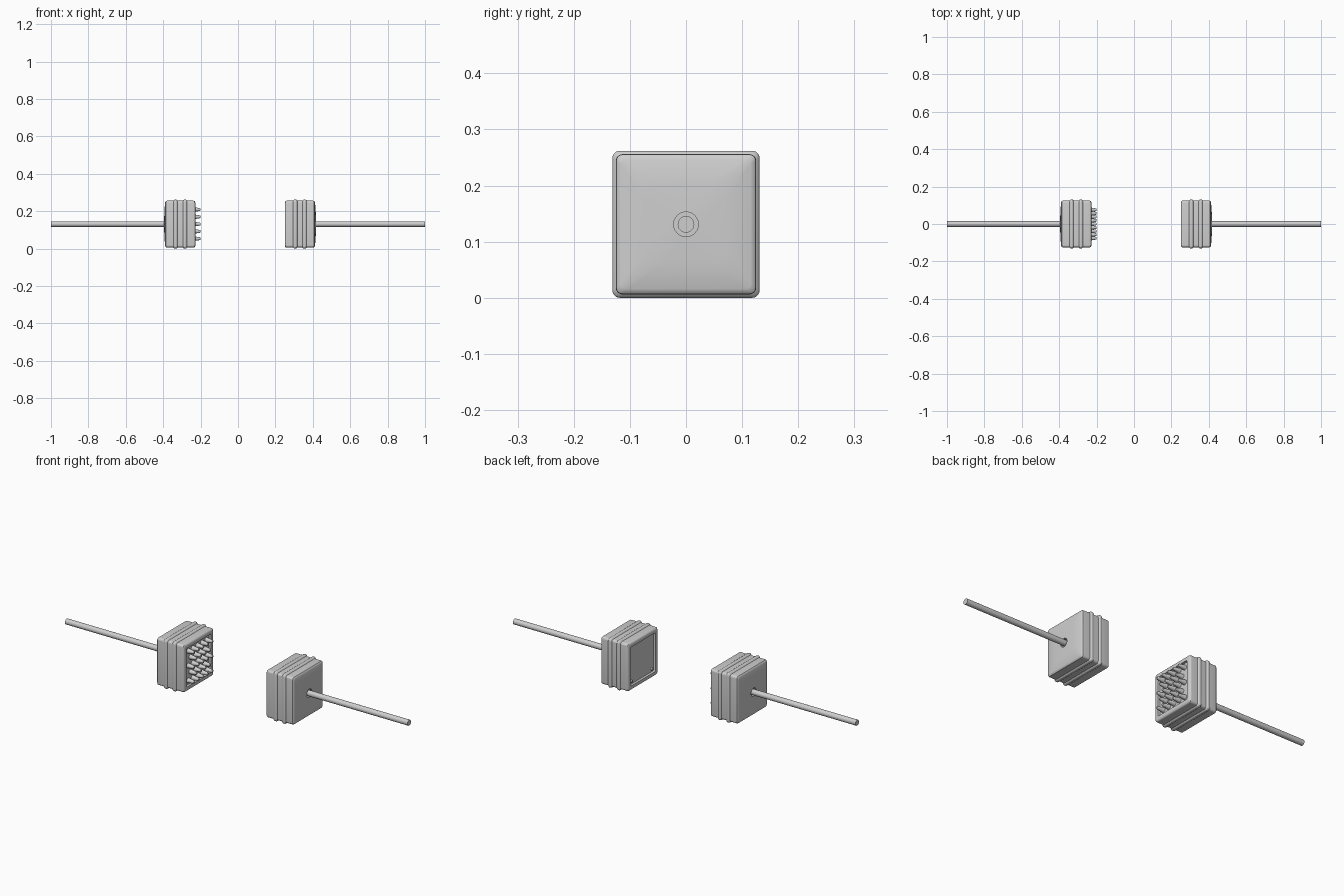
import bpy, bmesh, math
from mathutils import Matrix, Vector

if "Cube" in bpy.data.objects:
    bpy.data.objects.remove(bpy.data.objects["Cube"])

ZC = 0.131          # height of the shared axis
INNER_R, INNER_L = 0.25, -0.228   # inner faces of the two blocks

grey = bpy.data.materials.new("light_grey")
grey.diffuse_color = (0.62, 0.62, 0.62, 1)
grey.use_nodes = True
grey.node_tree.nodes["Principled BSDF"].inputs["Base Color"].default_value = grey.diffuse_color


def finish(bm, name, angle=35):
    bmesh.ops.remove_doubles(bm, verts=bm.verts, dist=1e-5)
    bmesh.ops.recalc_face_normals(bm, faces=bm.faces)
    me = bpy.data.meshes.new(name)
    bm.to_mesh(me)
    bm.free()
    me.materials.append(grey)
    me.shade_smooth()
    me.set_sharp_from_angle(angle=math.radians(angle))
    ob = bpy.data.objects.new(name, me)
    bpy.context.collection.objects.link(ob)
    return ob


def square_loop(half, rad, n=6):
    """Rounded square outline; rad == half gives a circle."""
    pts = []
    for q, (sy, sz) in enumerate([(1, 1), (-1, 1), (-1, -1), (1, -1)]):
        for i in range(n + 1):
            a = (q + i / n) * math.pi / 2
            pts.append((sy * (half - rad) + rad * math.cos(a),
                        sz * (half - rad) + rad * math.sin(a)))
    return pts


def loft(name, sections, x0, s):
    bm = bmesh.new()
    rings = [[bm.verts.new((x0 + s * u, y, ZC + z)) for y, z in square_loop(h, r)]
             for u, h, r in sections]
    for a, b in zip(rings, rings[1:]):
        for i in range(len(a)):
            j = (i + 1) % len(a)
            bm.faces.new((a[i], a[j], b[j], b[i]))
    bm.faces.new(rings[0])
    bm.faces.new(rings[-1])
    return finish(bm, name)


def cone(bm, x, y, z, r1, r2, length, s, seg=16):
    """Frustum along x, starting at x and running in direction s."""
    rot = Matrix.Rotation(s * math.pi / 2, 4, 'Y')
    bmesh.ops.create_cone(bm, cap_ends=True, segments=seg, radius1=r1, radius2=r2,
                          depth=length,
                          matrix=Matrix.Translation((x + s * length / 2, y, z)) @ rot)


# Block outline: sunken inner panel, rounded rim, two ribs, domed back, rod socket
B = 0.125
sections = [(0.010, 0.100, 0.004), (0.000, 0.102, 0.005), (0.000, 0.115, 0.006),
            (0.002, 0.121, 0.010), (0.005, 0.124, 0.011), (0.010, B, 0.012)]
for c in (0.056, 0.106):
    sections += [(c - 0.011, B, 0.012), (c - 0.008, 0.129, 0.013),
                 (c - 0.004, 0.131, 0.013), (c + 0.004, 0.131, 0.013),
                 (c + 0.008, 0.129, 0.013), (c + 0.011, B, 0.012)]
sections += [(0.150, B, 0.012), (0.156, 0.124, 0.011), (0.160, 0.120, 0.010),
             (0.162, 0.115, 0.010), (0.1655, 0.070, 0.030), (0.167, 0.022, 0.022),
             (0.150, 0.022, 0.022)]

for side, x0, s in (("right", INNER_R, 1), ("left", INNER_L, -1)):
    loft(side + "_block", sections, x0, s)
    # rod from the socket to the outer end
    bm = bmesh.new()
    start = x0 + s * 0.148
    cone(bm, start, 0, ZC, 0.0148, 0.0148, abs(s - start), s, 24)
    finish(bm, side + "_rod")

# Staggered field of tapered pins on the left block
bm = bmesh.new()
for row in range(5):
    count = 5 if row % 2 == 0 else 4
    for k in range(count):
        y = (k - (count - 1) / 2) * 0.038
        z = ZC + (row - 2) * 0.039
        cone(bm, INNER_L - 0.011, y, z, 0.013, 0.0075, 0.036, 1)
        cone(bm, INNER_L + 0.025, y, z, 0.0075, 0.005, 0.003, 1)
finish(bm, "pins")

# Small studs in the lower corners of the right panel
bm = bmesh.new()
for y in (-0.085, 0.085):
    cone(bm, INNER_R + 0.011, y, ZC - 0.085, 0.008, 0.006, 0.008, -1)
finish(bm, "corner_studs")
